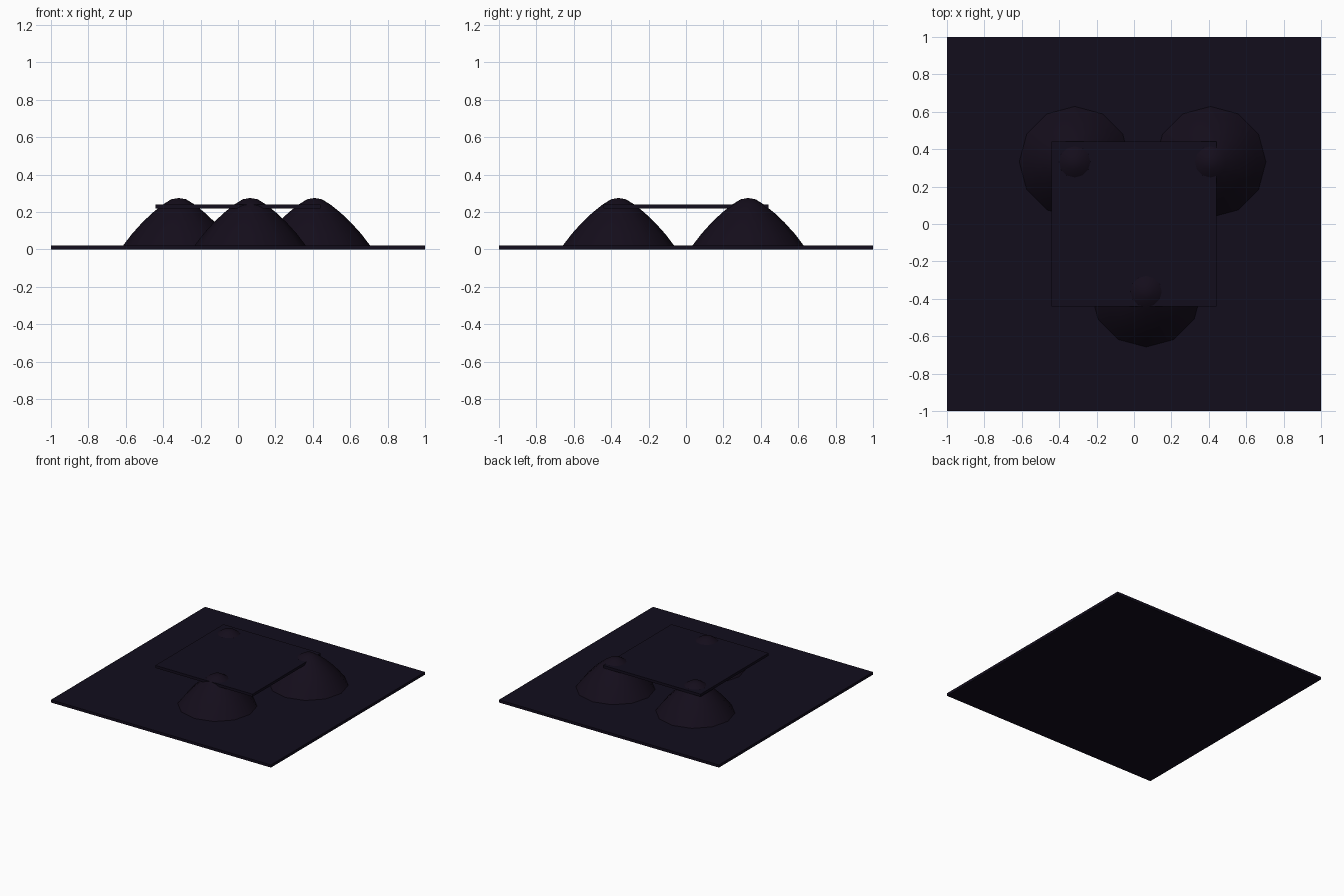
import bpy, bmesh, math

if "Cube" in bpy.data.objects:
    bpy.data.objects.remove(bpy.data.objects["Cube"])


def material(name, rgb):
    m = bpy.data.materials.new(name)
    m.diffuse_color = (*rgb, 1)
    m.use_nodes = True
    m.node_tree.nodes["Principled BSDF"].inputs["Base Color"].default_value = m.diffuse_color
    return m


plate_mat = material("dark_plate", (0.006, 0.004, 0.012))
mound_mat = material("dark_mound", (0.007, 0.004, 0.011))


def plate(name, half, z0, z1):
    bpy.ops.mesh.primitive_cube_add(size=1, location=(0, 0, (z0 + z1) / 2))
    o = bpy.context.object
    o.name = name
    o.scale = (2 * half, 2 * half, z1 - z0)
    bpy.ops.object.transform_apply(location=False, rotation=False, scale=True)
    o.data.materials.append(plate_mat)


# bell-shaped mound: 12-sided lathe of a (radius, height) profile
PROFILE = [(0.298, 0.02), (0.25, 0.083), (0.195, 0.144), (0.14, 0.196),
           (0.085, 0.24), (0.04, 0.268)]
TOP, SIDES = 0.275, 12


def mound(name, x, y):
    bm = bmesh.new()
    rings = [[bm.verts.new((r * math.cos(2 * math.pi * i / SIDES),
                            r * math.sin(2 * math.pi * i / SIDES), z))
              for i in range(SIDES)] for r, z in PROFILE]
    tip = bm.verts.new((0, 0, TOP))
    for i in range(SIDES):
        j = (i + 1) % SIDES
        for a, b in zip(rings, rings[1:]):
            bm.faces.new((a[i], a[j], b[j], b[i]))
        bm.faces.new((rings[-1][i], rings[-1][j], tip))
    bm.faces.new(rings[0][::-1])
    me = bpy.data.meshes.new(name)
    bm.to_mesh(me)
    bm.free()
    me.materials.append(mound_mat)
    o = bpy.data.objects.new(name, me)
    o.location = (x, y, 0)
    bpy.context.collection.objects.link(o)
    bpy.ops.object.select_all(action='DESELECT')
    o.select_set(True)
    bpy.context.view_layer.objects.active = o
    bpy.ops.object.shade_smooth_by_angle(angle=math.radians(35))


# base slab and raised slab
plate("base_plate", 1.0, 0.0, 0.022)
plate("raised_plate", 0.442, 0.22, 0.241)

# three mounds poking through the raised slab
mound("mound_back_left", -0.317, 0.332)
mound("mound_back_right", 0.409, 0.332)
mound("mound_front", 0.065, -0.361)
